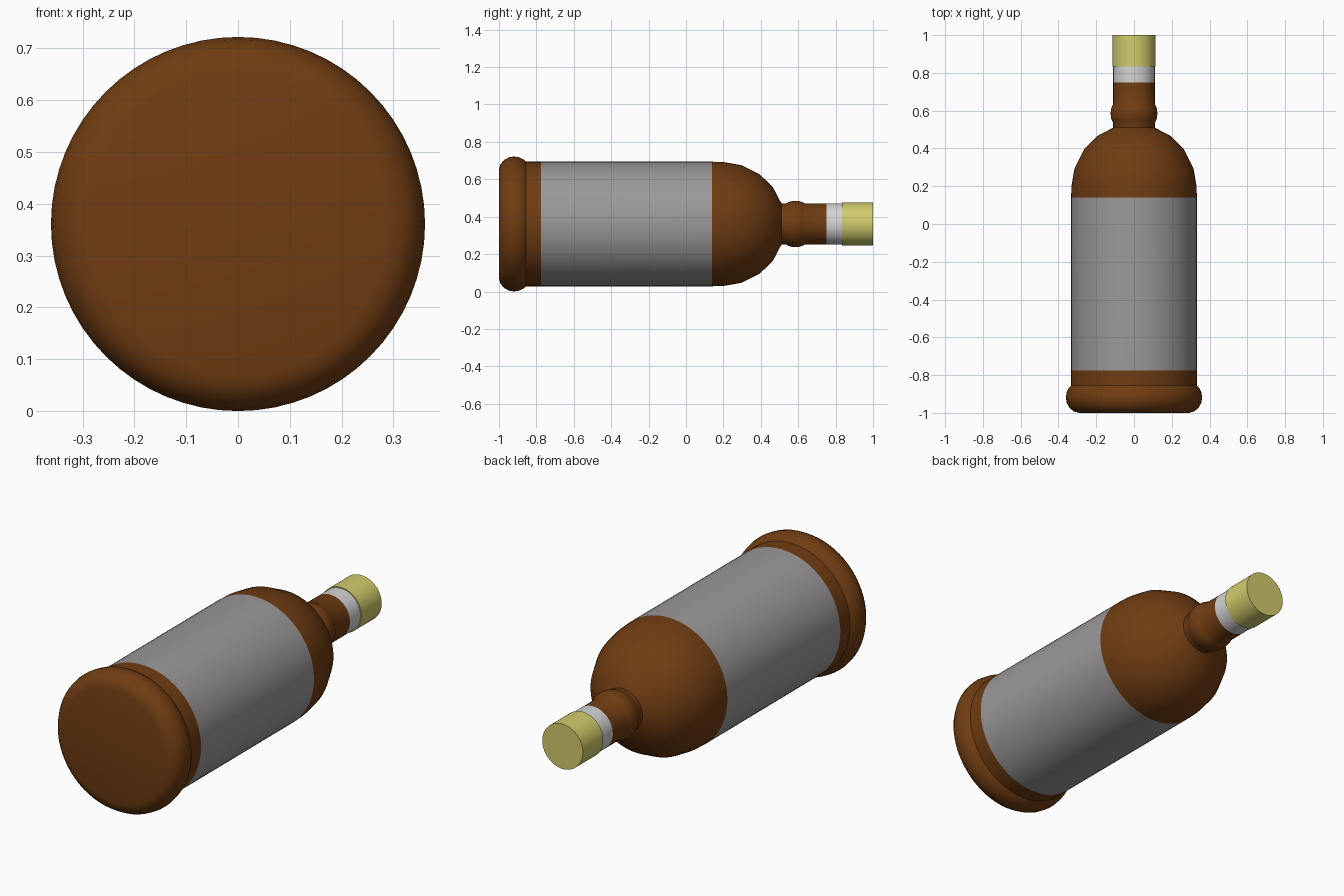
import bpy, bmesh, math

if "Cube" in bpy.data.objects:
    bpy.data.objects.remove(bpy.data.objects["Cube"], do_unlink=True)

SEGMENTS = 64
AXIS_Z = 0.361


def material(name, rgb):
    m = bpy.data.materials.new(name)
    m.use_nodes = True
    m.diffuse_color = (*rgb, 1)
    m.node_tree.nodes["Principled BSDF"].inputs["Base Color"].default_value = (*rgb, 1)
    return m


brown = material("brown glass", (0.162, 0.046, 0.006))
grey = material("grey label", (0.33, 0.315, 0.32))
white = material("white band", (0.66, 0.66, 0.66))
yellow = material("yellow cap", (0.64, 0.60, 0.15))


def lathe(name, profile, mats, bands=(), cap_start=False, cap_end=False):
    """Spin (y, radius) points about the bottle axis; bands are (y0, y1, slot)."""
    bm = bmesh.new()
    rings = []
    for y, r in profile:
        angles = [2 * math.pi * i / SEGMENTS for i in range(SEGMENTS)]
        rings.append([bm.verts.new((r * math.cos(a), y, AXIS_Z + r * math.sin(a))) for a in angles])
    for a, b in zip(rings, rings[1:]):
        for i in range(SEGMENTS):
            j = (i + 1) % SEGMENTS
            f = bm.faces.new((a[i], b[i], b[j], a[j]))
            y = f.calc_center_median().y
            for y0, y1, slot in bands:
                if y0 < y < y1:
                    f.material_index = slot
    if cap_start:
        bm.faces.new(rings[0])
    if cap_end:
        bm.faces.new(rings[-1][::-1])
    mesh = bpy.data.meshes.new(name)
    bm.to_mesh(mesh)
    bm.free()
    for m in mats:
        mesh.materials.append(m)
    ob = bpy.data.objects.new(name, mesh)
    bpy.context.collection.objects.link(ob)
    bpy.ops.object.select_all(action='DESELECT')
    ob.select_set(True)
    bpy.context.view_layer.objects.active = ob
    bpy.ops.object.shade_smooth_by_angle(angle=math.radians(38))
    return ob


# Rounded foot at the bottom of the bottle
lathe("base_foot",
      [(-1.0, 0.29), (-0.993, 0.317), (-0.975, 0.340), (-0.948, 0.356), (-0.92, 0.361),
       (-0.89, 0.356), (-0.868, 0.345), (-0.855, 0.333)],
      [brown], cap_start=True)

# Cylindrical body with its wrapped label, closing into a domed shoulder
lathe("body",
      [(-0.855, 0.333), (-0.775, 0.333), (0.14, 0.333), (0.20, 0.331), (0.295, 0.315),
       (0.395, 0.265), (0.465, 0.196), (0.51, 0.110)],
      [brown, grey], bands=[(-0.775, 0.14, 1)])

# Neck with a raised ring and a paper band below the cap
lathe("neck",
      [(0.505, 0.110), (0.535, 0.110), (0.548, 0.117), (0.565, 0.122), (0.585, 0.124),
       (0.605, 0.122), (0.622, 0.117), (0.635, 0.110), (0.75, 0.110), (0.84, 0.110)],
      [brown, white], bands=[(0.75, 0.84, 1)])

# Screw cap
lathe("cap", [(0.835, 0.108), (0.835, 0.115), (1.0, 0.115)], [yellow], cap_end=True)
